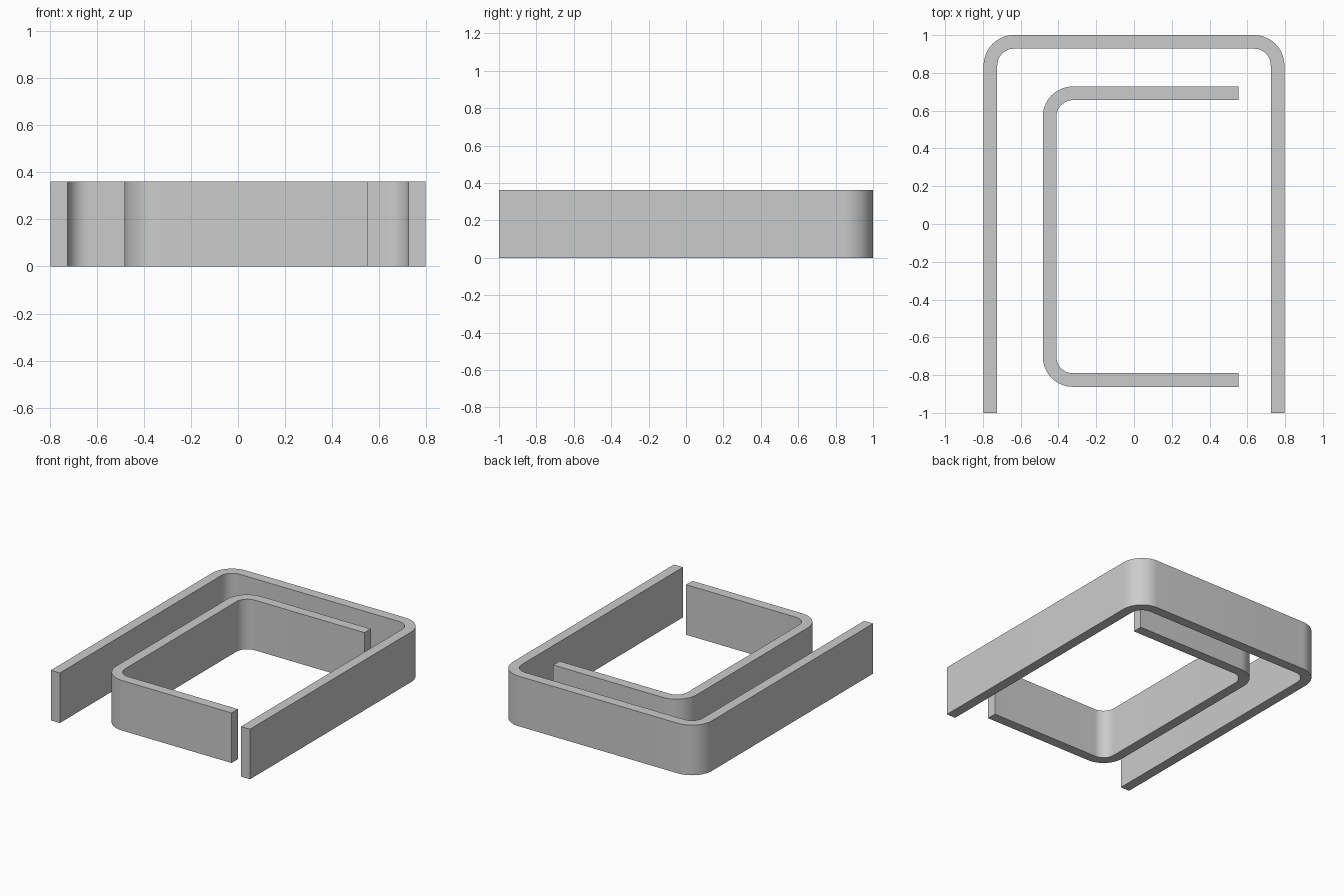
import bpy
import bmesh
from math import cos, sin, pi, radians
from mathutils import Vector

HEIGHT, WALL, RADIUS, STEPS = 0.362, 0.072, 0.16, 16

cube = bpy.data.objects.get("Cube")
if cube:
    bpy.data.objects.remove(cube, do_unlink=True)

grey = bpy.data.materials.new("plain grey")
grey.use_nodes = True
colour = (0.6, 0.6, 0.6, 1)
grey.diffuse_color = colour
grey.node_tree.nodes["Principled BSDF"].inputs["Base Color"].default_value = colour


def channel_side(width, length, inset):
    """Outline of a U opening towards -y, centred on x, with its back at y = 0."""
    half, r = width / 2 - inset, RADIUS - inset
    cx, cy = width / 2 - RADIUS, -RADIUS
    arc = [Vector((cx + r * cos(a), cy + r * sin(a)))
           for a in (i * pi / 2 / STEPS for i in range(STEPS + 1))]
    right = [Vector((half, -length))] + arc
    return right + [Vector((-p.x, p.y)) for p in reversed(right)]


def channel(name, width, length, location, turn=0):
    outer = channel_side(width, length, 0)
    inner = channel_side(width, length, WALL)
    bm = bmesh.new()
    rings = [[bm.verts.new((p.x, p.y, z)) for p in side]
             for side, z in ((outer, 0), (inner, 0), (inner, HEIGHT), (outer, HEIGHT))]
    # bottom, inner wall, top and outer wall strips, then the two end caps
    for a, b in zip(rings, rings[1:] + rings[:1]):
        for i in range(len(outer) - 1):
            bm.faces.new((a[i], a[i + 1], b[i + 1], b[i]))
    for end in (0, -1):
        bm.faces.new([ring[end] for ring in rings])
    bmesh.ops.recalc_face_normals(bm, faces=bm.faces)
    mesh = bpy.data.meshes.new(name)
    bm.to_mesh(mesh)
    bm.free()
    mesh.materials.append(grey)
    obj = bpy.data.objects.new(name, mesh)
    bpy.context.collection.objects.link(obj)
    obj.location = location
    obj.rotation_euler.z = turn
    bpy.ops.object.select_all(action='DESELECT')
    obj.select_set(True)
    bpy.context.view_layer.objects.active = obj
    bpy.ops.object.shade_smooth_by_angle(angle=radians(30))


# Outer channel opens to the front, inner channel opens to the left
channel("outer_channel", 1.592, 2.0, (0, 1, 0))
channel("inner_channel", 1.59, 1.035, (-0.483, -0.067, 0), pi / 2)
